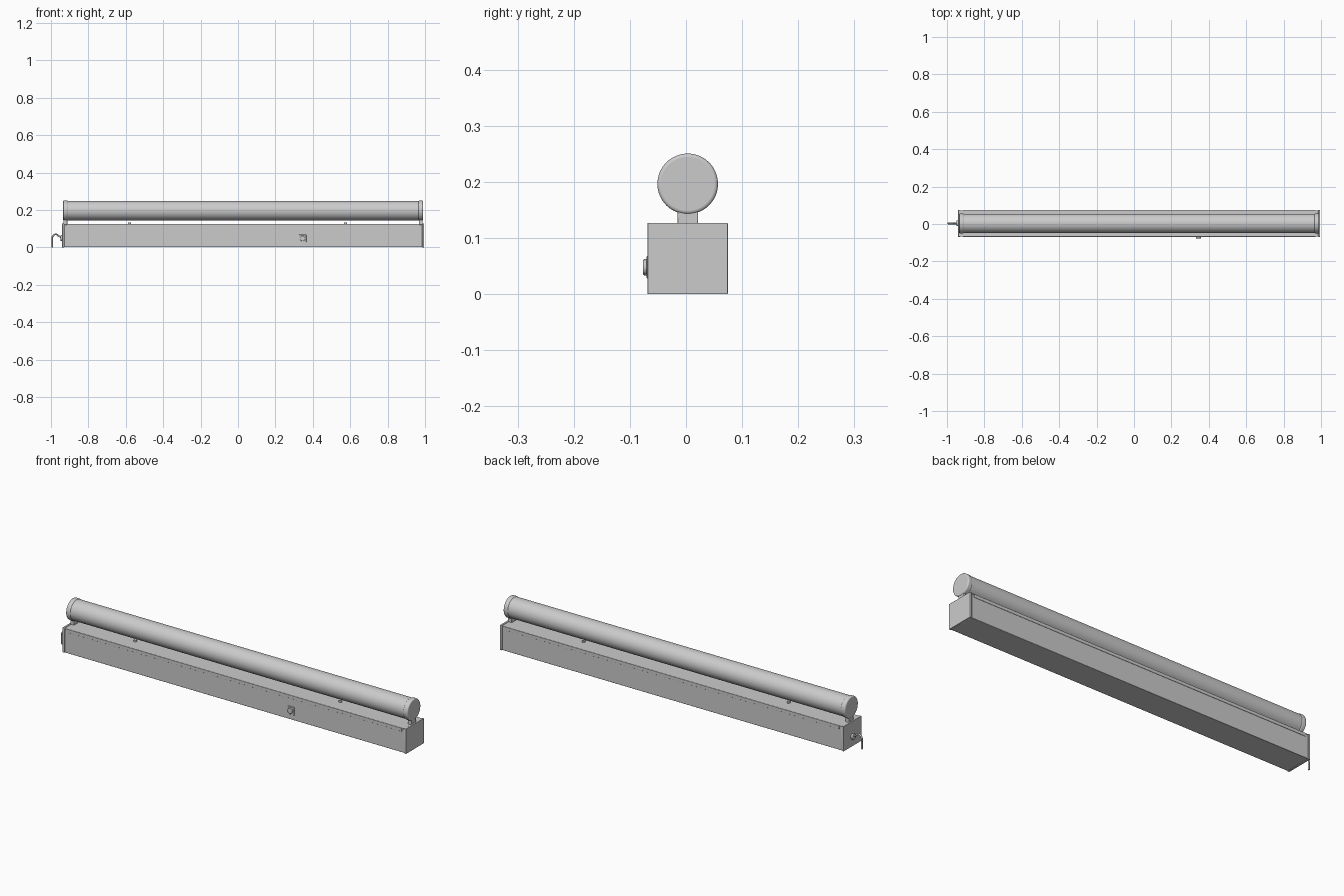
import bpy, math

if "Cube" in bpy.data.objects:
    bpy.data.objects.remove(bpy.data.objects["Cube"])

CY = 0.003           # lengthwise centre plane
X0, X1 = -0.94, 0.995
XC = (X0 + X1) / 2


def finish(ob, name, bevel=0, segs=2):
    ob.name = name
    if bevel:
        m = ob.modifiers.new("bevel", 'BEVEL')
        m.width, m.segments, m.limit_method = bevel, segs, 'ANGLE'
    bpy.ops.object.shade_smooth_by_angle(angle=math.radians(40))
    return ob


def box(name, x, y, z, bevel=0):
    bpy.ops.mesh.primitive_cube_add(
        size=1, location=[(a + b) / 2 for a, b in (x, y, z)])
    ob = bpy.context.object
    ob.scale = [b - a for a, b in (x, y, z)]
    bpy.ops.object.transform_apply(location=False, rotation=False)
    return finish(ob, name, bevel)


def cyl(name, loc, r, depth, axis='Z', bevel=0, verts=32, segs=2):
    rot = {'X': (0, math.pi / 2, 0), 'Y': (math.pi / 2, 0, 0), 'Z': (0, 0, 0)}[axis]
    bpy.ops.mesh.primitive_cylinder_add(vertices=verts, radius=r, depth=depth,
                                        location=loc, rotation=rot)
    return finish(bpy.context.object, name, bevel, segs)


# ballast housing with rounded lower edges
box("housing", (X0 + .01, X1 - .01), (CY - .0695, CY + .0695), (.001, .122), .002)

# end plates of the housing
for side, x in (("left", X0), ("right", X1 - .01)):
    box(f"end_plate_{side}", (x, x + .01), (CY - .0715, CY + .0715), (0, .127), .001)

# lid with its down-turned lips
box("lid", (X0 + .01, X1 - .01), (CY - .0705, CY + .0705), (.121, .125), .001)
for side, s in (("front", -1), ("back", 1)):
    y = sorted((CY + s * .069, CY + s * .0712))
    box(f"lid_lip_{side}", (X0 + .025, X1 - .025), y, (.108, .1245), .0007)

# lid screws
for i, x in enumerate((-.58, .575)):
    cyl(f"lid_screw_{i + 1}", (x, CY, .1285), .008, .01, bevel=.002, verts=16)

# lamp tube with end caps and sockets
TZ = .1965
cyl("lamp_tube", (XC, CY, TZ), .0515, X1 - X0 - .04, 'X', verts=64)
for side, x in (("left", X0 + .0175), ("right", X1 - .0175)):
    cyl(f"tube_cap_{side}", (x, CY, TZ), .054, .025, 'X', .006, 64, 4)
    box(f"socket_{side}", (x - .010, x + .010), (CY - .0185, CY + .0185),
        (.12, .155), .0015)

# switch on the front
SX, SZ, FY = .345, .048, CY - .0695
box("switch_plate", (SX - .02, SX + .02), (FY - .0035, FY + .001),
    (SZ - .02, SZ + .02), .001)
cyl("switch_button", (SX, FY - .0055, SZ), .0145, .009, 'Y', .002)

# power cable and its grommet
cyl("cable_grommet", (X0 - .004, CY, .05), .015, .012, 'X', .003)
cu = bpy.data.curves.new("power_cable", 'CURVE')
cu.dimensions = '3D'
cu.bevel_depth, cu.bevel_resolution, cu.use_fill_caps = .0045, 3, True
sp = cu.splines.new('BEZIER')
pts = [(X0, .05), (-.957, .06), (-.975, .07), (-.991, .058), (-.9925, .03), (-.9925, 0)]
sp.bezier_points.add(len(pts) - 1)
for p, (x, z) in zip(sp.bezier_points, pts):
    p.co = (x, CY, z)
    p.handle_left_type = p.handle_right_type = 'AUTO'
cable = bpy.data.objects.new("power_cable", cu)
bpy.context.collection.objects.link(cable)
